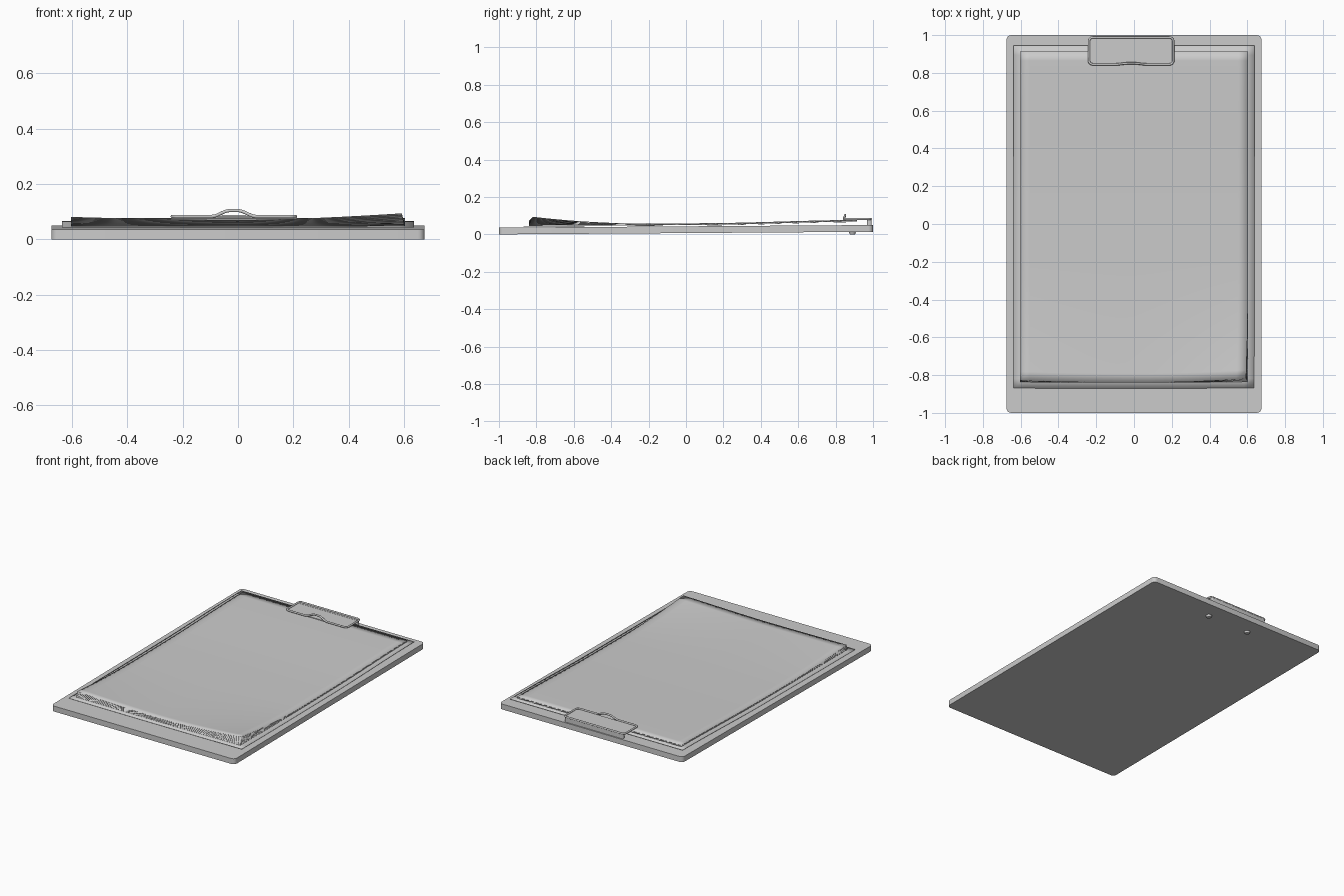
import bpy, bmesh, math
from mathutils import Vector

cube = bpy.data.objects.get("Cube")
if cube:
    bpy.data.objects.remove(cube, do_unlink=True)

grey = bpy.data.materials.new("plain_grey")
grey.use_nodes = True
colour = (0.6, 0.6, 0.6, 1)
grey.diffuse_color = colour
bsdf = next(n for n in grey.node_tree.nodes if n.type == 'BSDF_PRINCIPLED')
bsdf.inputs["Base Color"].default_value = colour


def tilt(y):
    # The board leans up towards the rear, where the rivets lift it
    return 0.007 * (y + 1)


def finish(bm, name, smooth=True):
    mesh = bpy.data.meshes.new(name)
    bm.to_mesh(mesh)
    bm.free()
    mesh.materials.append(grey)
    ob = bpy.data.objects.new(name, mesh)
    bpy.context.collection.objects.link(ob)
    if smooth:
        bpy.ops.object.select_all(action='DESELECT')
        ob.select_set(True)
        bpy.context.view_layer.objects.active = ob
        bpy.ops.object.shade_smooth_by_angle(angle=math.radians(35))
    return ob


def rounded_slab(name, x0, x1, y0, y1, z0, z1, radius, follow=False):
    bm = bmesh.new()
    bmesh.ops.create_cube(bm, size=1)
    for v in bm.verts:
        v.co = Vector((x0 if v.co.x < 0 else x1, y0 if v.co.y < 0 else y1,
                       z0 if v.co.z < 0 else z1))
    upright = [e for e in bm.edges
               if abs(e.verts[0].co.z - e.verts[1].co.z) > 0.5 * (z1 - z0)
               and (e.verts[0].co - e.verts[1].co).xy.length < 1e-5]
    bmesh.ops.bevel(bm, geom=upright, offset=radius, segments=5,
                    affect='EDGES', profile=0.5)
    if follow:
        for v in bm.verts:
            v.co.z += tilt(v.co.y)
    return finish(bm, name)


def ramp(t):
    t = min(max(t, 0), 1)
    return t * t * (3 - 2 * t)


def sheet_height(y):
    # Clearance above the board, rising where the clip grips
    return 0.037 + tilt(y) + 0.004 + 0.012 * ramp((y - 0.1) / 0.8)


def sheet(name, half_x, y0, y1, lift, curl):
    bm = bmesh.new()
    bmesh.ops.create_grid(bm, x_segments=24, y_segments=36, size=1)
    for v in bm.verts:
        u, w = v.co.x, (v.co.y + 1) / 2
        x, y = half_x * u, y0 + (y1 - y0) * w
        t = max(0, (-y - 0.15) / 0.69) ** 2
        side = 0.011 * abs(u) ** 1.6 if u < 0 else 0.024 * u ** 1.6
        rise = curl * t * (0.017 + side)
        # Curled corners draw in slightly
        pull = curl * t * 0.012 * max(u, 0)
        v.co = Vector((x - pull, y + curl * t * (0.012 * u * u + 0.01 * max(u, 0) ** 2),
                       sheet_height(y) + lift + rise))
    ob = finish(bm, name)
    solid = ob.modifiers.new("thickness", 'SOLIDIFY')
    solid.thickness = 0.001
    return ob


# Board
rounded_slab("board", -0.675, 0.675, -1, 1, 0, 0.036, 0.025, follow=True)

# Backing sheet and the fanned paper stack
sheet("backing_sheet", 0.637, -0.87, 0.945, 0, 0.05)
COUNT = 9
for i in range(COUNT):
    f = (i + 1) / COUNT
    sheet("paper_sheet_%d" % (i + 1), 0.604, -0.84, 0.913, 0.002 + 0.009 * f, f)

# Clip: pressing plate and rear hinge bar
MID = -0.015
rounded_slab("clip_plate", MID - 0.222, MID + 0.222, 0.85, 0.99, 0.077, 0.081, 0.02)
rounded_slab("clip_hinge_bar", MID - 0.215, MID + 0.215, 0.968, 0.992, 0.05, 0.082, 0.008)

# Clip wire: rounded loop with a raised hump in its front run
HX, Y0, Y1, R, Z = 0.223, 0.845, 0.988, 0.02, 0.083
path = []
for k in range(41):
    x = -HX + R + (2 * HX - 2 * R) * k / 40
    hump = ramp(1 - (abs(x) - 0.015) / 0.065)
    path.append((x, Y0 + 0.006 * hump, Z + 0.021 * hump))
for cx, cy, start in ((HX - R, Y0 + R, -90), (HX - R, Y1 - R, 0),
                      (R - HX, Y1 - R, 90), (R - HX, Y0 + R, 180)):
    for k in range(7):
        a = math.radians(start + 15 * k)
        p = (cx + R * math.cos(a), cy + R * math.sin(a), Z)
        if math.dist(p, path[-1]) > 0.001 and math.dist(p, path[0]) > 0.001:
            path.append(p)
curve = bpy.data.curves.new("clip_wire", 'CURVE')
curve.dimensions = '3D'
curve.bevel_depth = 0.006
curve.bevel_resolution = 3
spline = curve.splines.new('POLY')
spline.points.add(len(path) - 1)
for point, (x, y, z) in zip(spline.points, path):
    point.co = (x + MID, y, z, 1)
spline.use_cyclic_u = True
curve.materials.append(grey)
wire = bpy.data.objects.new("clip_wire", curve)
bpy.context.collection.objects.link(wire)
bpy.ops.object.select_all(action='DESELECT')
wire.select_set(True)
bpy.context.view_layer.objects.active = wire
bpy.ops.object.convert(target='MESH')

# Rivets under the board
for side, name in ((-1, "right_rivet"), (1, "left_rivet")):
    bm = bmesh.new()
    bmesh.ops.create_cone(bm, cap_ends=True, segments=24, radius1=0.014,
                          radius2=0.02, depth=0.016)
    for v in bm.verts:
        v.co += Vector((MID + side * 0.155, 0.89, 0.008))
    finish(bm, name)
